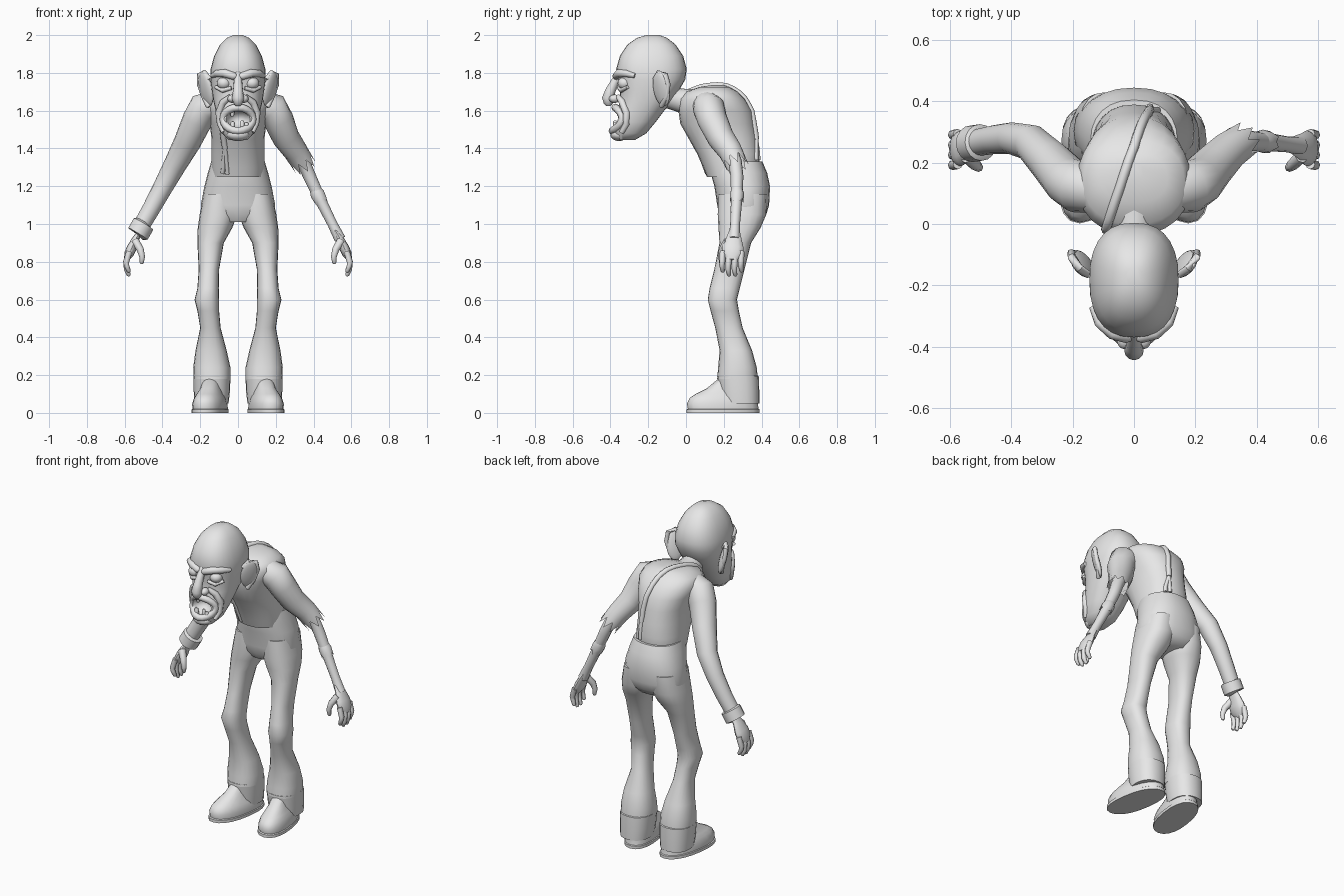
import bpy, bmesh, math
from mathutils import Vector
from mathutils.bvhtree import BVHTree

old = bpy.data.objects.get("Cube")
if old:
    bpy.data.objects.remove(old, do_unlink=True)

grey = bpy.data.materials.new("plain_grey")
grey.use_nodes = True
grey.diffuse_color = (0.8, 0.8, 0.8, 1)
grey.node_tree.nodes["Principled BSDF"].inputs["Base Color"].default_value = (0.8, 0.8, 0.8, 1)

X, Y, Z = Vector((1, 0, 0)), Vector((0, 1, 0)), Vector((0, 0, 1))


def finish(name, bm, angle=50):
    """Turn a bmesh into a smooth shaded grey object."""
    bmesh.ops.recalc_face_normals(bm, faces=bm.faces)
    mesh = bpy.data.meshes.new(name)
    bm.to_mesh(mesh)
    bm.free()
    mesh.materials.append(grey)
    mesh.shade_smooth()
    mesh.set_sharp_from_angle(angle=math.radians(angle))
    obj = bpy.data.objects.new(name, mesh)
    bpy.context.collection.objects.link(obj)
    return obj


def skin(name, rings, closed=False, caps=True):
    """Bridge a list of equal point rings."""
    bm = bmesh.new()
    loops = [[bm.verts.new(p) for p in ring] for ring in rings]
    n = len(loops[0])
    pairs = list(zip(loops, loops[1:]))
    if closed:
        pairs.append((loops[-1], loops[0]))
    for low, high in pairs:
        for i in range(n):
            k = (i + 1) % n
            bm.faces.new((low[i], low[k], high[k], high[i]))
    if caps and not closed:
        bm.faces.new(loops[0])
        bm.faces.new(loops[-1])
    return finish(name, bm)


def stack(name, rows, side=1, n=20, power=2.3, shear=0):
    """Level sections, each given as height, x range and y range."""
    rings = []
    for z, x0, x1, y0, y1 in rows:
        ring = []
        for i in range(n):
            a = math.tau * i / n
            c, s = math.cos(a), math.sin(a)
            px = math.copysign(abs(c) ** (2 / power), c)
            py = math.copysign(abs(s) ** (2 / power), s)
            x = (x0 + x1) / 2 + px * (x1 - x0) / 2
            y = (y0 + y1) / 2 + py * (y1 - y0) / 2
            ring.append((side * (x + shear * (0.2 - y)), y, z))
        rings.append(ring)
    return skin(name, rings)


def centred(rows):
    return [(z, -w, w, y0, y1) for z, w, y0, y1 in rows]


def tube(name, path, side=1, ref=Y, n=12, flat=1, jag=0, tip=False, closed=False):
    """Sweep a round section along points that carry their own radius."""
    pts = [Vector((side * x, y, z)) for x, y, z, r in path]
    radii = [p[3] for p in path]
    if tip:
        pts.append(pts[-1] + (pts[-1] - pts[-2]).normalized() * radii[-1] * 0.6)
        radii.append(radii[-1] * 0.5)
    rings, last = [], len(pts) - 1
    for k, p in enumerate(pts):
        if closed:
            t = pts[(k + 1) % len(pts)] - pts[k - 1]
        else:
            t = pts[min(k + 1, last)] - pts[max(k - 1, 0)]
        t.normalize()
        a = (ref - t * ref.dot(t)).normalized()
        b = t.cross(a) * flat
        ring = []
        for i in range(n):
            q = math.tau * i / n
            tear = jag * (-1) ** i * (k == last)
            ring.append(p + radii[k] * (math.cos(q) * a + math.sin(q) * b) + t * tear)
        rings.append(ring)
    return skin(name, rings, closed, caps=not jag)


def ball(name, at, size, turn=(0, 0, 0)):
    bm = bmesh.new()
    bmesh.ops.create_uvsphere(bm, u_segments=16, v_segments=10, radius=1)
    obj = finish(name, bm)
    obj.location, obj.scale, obj.rotation_euler = at, size, turn
    return obj


# Torso with a hunched back
torso = stack("shirt_body", centred([
    (1.25, .135, .11, .37), (1.3, .14, .09, .39), (1.37, .14, .06, .39),
    (1.45, .14, .015, .38), (1.53, .15, -.03, .365), (1.6, .17, -.04, .35),
    (1.66, .185, -.035, .315), (1.7, .165, 0, .275), (1.725, .11, .07, .23),
    (1.735, .03, .13, .2)]), n=24)

# Trousers: hips, then both legs with turned up hems and shoes
stack("trouser_hips", centred([
    (1.33, .142, .13, .405), (1.27, .16, .13, .43), (1.2, .178, .15, .445),
    (1.1, .197, .165, .44), (1.05, .185, .175, .425), (1.01, .1, .2, .39)]), n=24)
for side, label in ((1, "left"), (-1, "right")):
    stack(label + "_trouser_leg", [
        (1.16, .01, .18, .17, .43), (1.05, .004, .203, .168, .425),
        (.98, .03, .213, .172, .395), (.9, .075, .215, .177, .345),
        (.76, .1, .208, .15, .31), (.66, .102, .215, .125, .285),
        (.6, .1, .23, .115, .27), (.54, .1, .215, .13, .28),
        (.45, .092, .2, .155, .3), (.33, .06, .225, .178, .35),
        (.24, .04, .237, .17, .375), (.18, .04, .235, .165, .38)], side)
    stack(label + "_trouser_hem", [
        (.2, .05, .22, .18, .375), (.195, .04, .236, .165, .385),
        (.12, .042, .235, .175, .388), (.05, .05, .23, .185, .388)], side)
    stack(label + "_shoe", [
        (.02, .06, .235, .01, .385), (.05, .06, .235, .005, .38),
        (.08, .07, .225, .02, .38), (.1, .08, .215, .05, .37),
        (.13, .09, .2, .11, .36), (.18, .1, .19, .17, .35)], side, shear=.15)
    stack(label + "_sole", [
        (0, .055, .24, .002, .39), (.018, .055, .24, .002, .39),
        (.022, .062, .233, .01, .385)], side, shear=.15)

# Right sleeve is whole, left sleeve is torn over a bare forearm
shoulder = [(.13, .11, 1.63, .075), (.18, .12, 1.615, .085), (.215, .14, 1.55, .08)]
tube("right_sleeve", shoulder + [
    (.27, .2, 1.43, .071), (.335, .265, 1.31, .06), (.4, .28, 1.19, .052),
    (.46, .275, 1.08, .047), (.515, .265, .985, .044)], -1, n=16)
tube("right_sleeve_cuff", [
    (.496, .267, 1.005, .045), (.5, .266, 1, .06), (.53, .262, .948, .06),
    (.534, .262, .944, .04)], -1, n=16)
tube("left_sleeve", shoulder + [
    (.255, .185, 1.455, .072), (.305, .235, 1.385, .064),
    (.345, .265, 1.32, .06)], n=16, jag=.03)
tube("left_forearm", [
    (.3, .23, 1.4, .04), (.345, .26, 1.33, .036), (.38, .27, 1.25, .034),
    (.435, .268, 1.13, .03), (.5, .26, 1, .026), (.54, .255, .92, .03)])
tube("left_arm_wound", [
    (.405, .27, 1.19, .028), (.42, .27, 1.16, .038), (.44, .268, 1.12, .035)], jag=.012)

# Hands: broad palm, hooked fingers and thumb
for side, label in ((1, "left"), (-1, "right")):
    tube(label + "_palm", [
        (.515, .257, .965, .028), (.542, .253, .92, .042), (.562, .248, .875, .058),
        (.578, .245, .84, .056)], side, flat=.45, tip=True)
    for i in range(4):
        y = .195 + .033 * i
        drop = .02 * (i in (0, 3))
        tube(f"{label}_finger_{i}", [
            (.575, y, .855, .016), (.592, y - .003, .8, .016),
            (.59, y - .005, .76 + drop, .014), (.578, y, .73 + drop, .011)],
            side, n=8, tip=True)
    tube(label + "_thumb", [
        (.545, .22, .91, .022), (.517, .192, .865, .019), (.507, .185, .825, .015),
        (.51, .187, .795, .011)], side, n=8, tip=True)

# Shoulder strap laid on the shirt, split at both ends
tree = BVHTree.FromPolygons([v.co for v in torso.data.vertices],
                            [p.vertices[:] for p in torso.data.polygons])


def strap(name, corners, radius):
    path = []
    for a, b in zip(corners, corners[1:]):
        for i in range(4):
            p = tree.find_nearest(Vector(a).lerp(Vector(b), i / 4))[0]
            path.append((*p, radius))
    path.append((*tree.find_nearest(Vector(corners[-1]))[0], radius))
    tube(name, path, ref=X, n=8)


front_end, back_end = (-.085, .02, 1.38), (.06, .39, 1.45)
strap("shoulder_strap", [front_end, (-.09, 0, 1.5), (-.095, -.03, 1.64),
                         (-.06, .08, 1.74), (0, .25, 1.71), (.035, .35, 1.6), back_end], .016)
for i, x in enumerate((-.02, .02)):
    strap(f"strap_front_tail_{i}", [front_end, (-.08 + x, .1, 1.26)], .011)
    strap(f"strap_back_tail_{i}", [back_end, (.08 + x, .4, 1.34)], .012)

# Neck and head
tube("neck", [(0, .1, 1.63, .09), (0, -.01, 1.65, .066), (0, -.07, 1.665, .06),
              (0, -.16, 1.7, .07)], ref=X, n=16)
head = stack("head", centred([
    (2, .025, -.21, -.14), (1.985, .06, -.26, -.1), (1.95, .095, -.31, -.055),
    (1.89, .126, -.35, -.015), (1.82, .145, -.37, .004), (1.765, .146, -.36, -.004),
    (1.71, .139, -.35, -.035), (1.65, .13, -.35, -.075), (1.6, .118, -.365, -.115),
    (1.54, .105, -.38, -.16), (1.48, .083, -.385, -.21), (1.445, .05, -.365, -.27)]),
    n=28, power=2.4)

# Open mouth
cutter = ball("mouth_cutter", (0, -.4, 1.555), (.07, .1, .055))
cutter.hide_render = True
cut = head.modifiers.new("mouth", "BOOLEAN")
cut.operation, cut.object = "DIFFERENCE", cutter
bpy.context.view_layer.objects.active = head
bpy.ops.object.modifier_apply(modifier="mouth")
bpy.data.objects.remove(cutter, do_unlink=True)
head.data.set_sharp_from_angle(angle=math.radians(50))

lips = []
for i in range(20):
    a = math.tau * i / 20
    c, s = math.cos(a), math.sin(a)
    lips.append((.078 * c, -.375 + .04 * c * c - .015 * max(-s, 0), 1.555 + .062 * s, .02))
tube("lips", lips, n=8, closed=True)
for i, (x, z) in enumerate(((-.028, 1.525), (.022, 1.53), (.045, 1.52))):
    tube(f"lower_tooth_{i}", [(x, -.37, z - .03, .013), (x, -.375, z + .012, .011)], n=8, tip=True)
tube("upper_tooth", [(-.03, -.35, 1.61, .013), (-.03, -.355, 1.575, .01)], n=8, tip=True)
ball("chin", (0, -.355, 1.472), (.06, .045, .033))

# Nose with a drooping tip
tube("nose", [(0, -.345, 1.8, .022), (0, -.375, 1.755, .022), (0, -.4, 1.705, .027),
              (0, -.413, 1.665, .032), (0, -.41, 1.64, .025)], ref=X, tip=True)

# Paired features of the face
for side, label in ((1, "left"), (-1, "right")):
    ball(label + "_nostril", (side * .032, -.378, 1.663), (.024, .03, .022))
    ball(label + "_eye", (side * .075, -.325, 1.745), (.037, .037, .033))
    tube(label + "_brow", [
        (.135, -.27, 1.785, .012), (.112, -.32, 1.797, .019), (.07, -.355, 1.798, .022),
        (.02, -.37, 1.782, .02)], side, ref=Z, tip=True)
    tube(label + "_eye_bag", [
        (.118, -.31, 1.725, .01), (.08, -.343, 1.707, .013), (.035, -.355, 1.72, .01)],
        side, ref=Z, n=8)
    tube(label + "_cheek_fold", [
        (.04, -.36, 1.675, .013), (.078, -.338, 1.645, .019), (.1, -.315, 1.59, .02),
        (.095, -.315, 1.53, .017), (.075, -.34, 1.485, .014)], side, n=8)
    ball(label + "_ear", (side * .17, -.13, 1.715), (.02, .052, .095),
         (0, side * .25, side * -.65))
    tube(label + "_ear_rim", [
        (.15, -.165, 1.765, .013), (.178, -.145, 1.803, .014), (.203, -.108, 1.79, .014),
        (.205, -.095, 1.74, .013), (.185, -.1, 1.68, .012), (.158, -.13, 1.625, .014)],
        side, n=8, tip=True)
